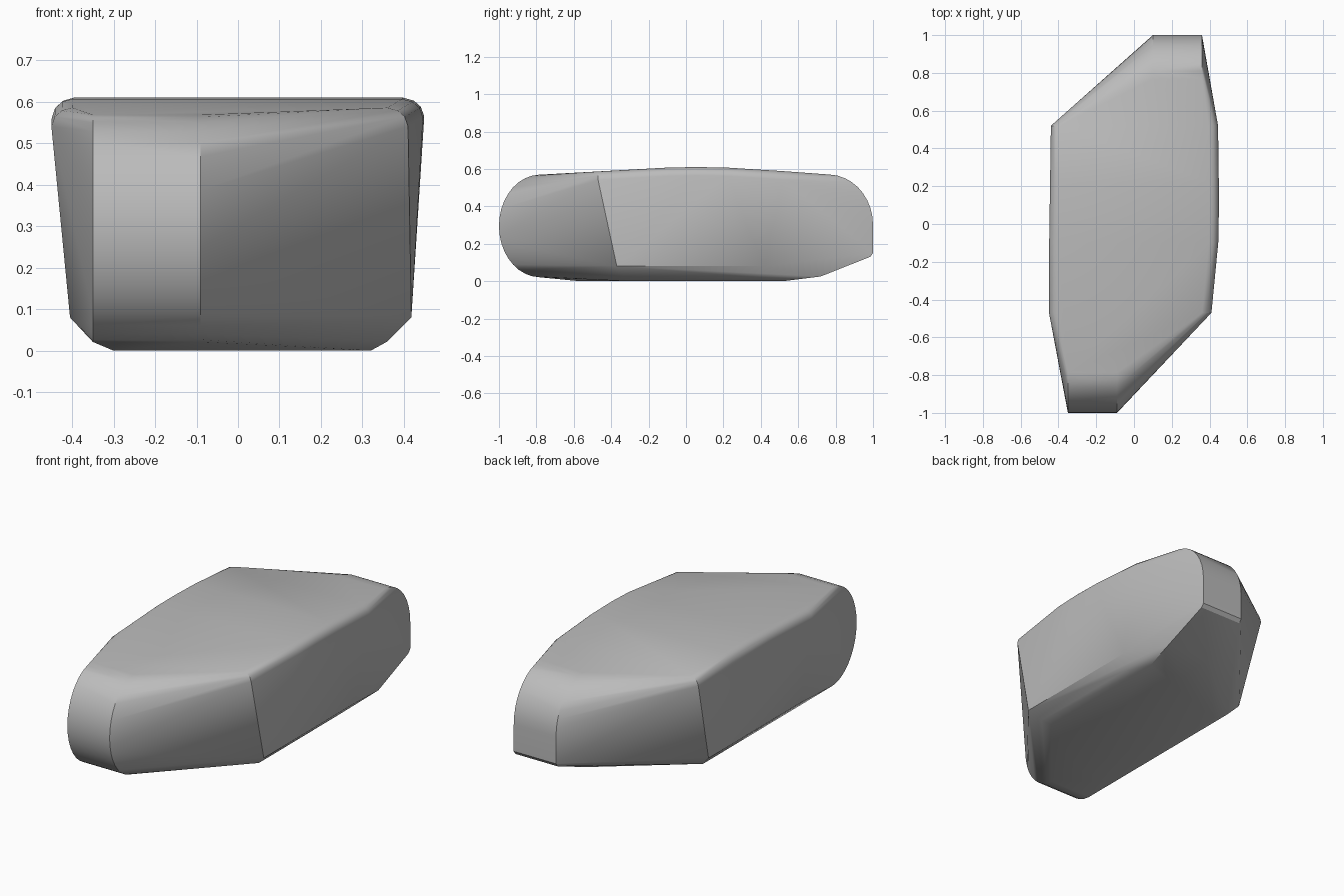
import bpy, bmesh, math

if "Cube" in bpy.data.objects:
    bpy.data.objects.remove(bpy.data.objects["Cube"], do_unlink=True)

# Plain grey material
grey = bpy.data.materials.new("plain_grey")
grey.use_nodes = True
colour = (0.5, 0.5, 0.5, 1)
grey.diffuse_color = colour
grey.node_tree.nodes["Principled BSDF"].inputs["Base Color"].default_value = colour

points = []


def across(x0, x1, profile):
    """Repeat a (y, z) profile at two x positions."""
    points.extend((x, y, z) for x in (x0, x1) for y, z in profile)


def arc(cy, cz, ry, rz, start, end, steps):
    """Elliptical (y, z) arc, angles in degrees."""
    angles = [math.radians(start + (end - start) * i / steps) for i in range(steps + 1)]
    return [(cy + ry * math.cos(a), cz + rz * math.sin(a)) for a in angles]


# Rounded front nose
across(-0.35, -0.09, arc(-0.78, 0.295, 0.22, 0.274, 92, 268, 18))

# Back end: rounded above, blunt and chamfered below
across(0.10, 0.36, arc(0.76, 0.30, 0.24, 0.27, 0, 88, 9)
       + [(1.0, 0.15), (0.985, 0.13), (0.72, 0.025)])

# Gently crowned top with rolled side edges: y, left edge, right edge, height
for y, x0, x1, z in [(-0.47, -0.45, 0.41, 0.586), (-0.1, -0.449, 0.446, 0.607),
                     (0.05, -0.446, 0.449, 0.61), (0.22, -0.444, 0.449, 0.607),
                     (0.52, -0.44, 0.445, 0.588)]:
    for inset, drop in [(0.05, 0), (0.025, 0.007), (0.008, 0.022), (0, 0.045)]:
        across(x0 + inset, x1 - inset, [(y, z - drop)])

# Lower edge of the side walls
points += [(-0.405, -0.42, 0.08), (0.418, -0.37, 0.08),
           (0.418, 0.42, 0.08), (-0.405, 0.38, 0.08)]

# Chamfer and flat underside
across(-0.35, 0.36, [(-0.33, 0.022), (0.35, 0.022)])
across(-0.30, 0.32, [(-0.3, 0), (0.3, 0)])
across(-0.30, -0.09, [(-0.57, 0)])
across(0.10, 0.32, [(0.52, 0)])

# Wrap all sections in one solid shell
bm = bmesh.new()
for p in points:
    bm.verts.new(p)
result = bmesh.ops.convex_hull(bm, input=bm.verts)
loose = [v for v in bm.verts if not v.link_faces]
bmesh.ops.delete(bm, geom=loose, context="VERTS")
bmesh.ops.dissolve_limit(bm, angle_limit=math.radians(0.5), verts=bm.verts, edges=bm.edges)
bmesh.ops.recalc_face_normals(bm, faces=bm.faces)
mesh = bpy.data.meshes.new("body")
bm.to_mesh(mesh)
bm.free()
mesh.materials.append(grey)
body = bpy.data.objects.new("body", mesh)
bpy.context.collection.objects.link(body)
bpy.context.view_layer.objects.active = body
body.select_set(True)
bpy.ops.object.shade_smooth_by_angle(angle=math.radians(30))
